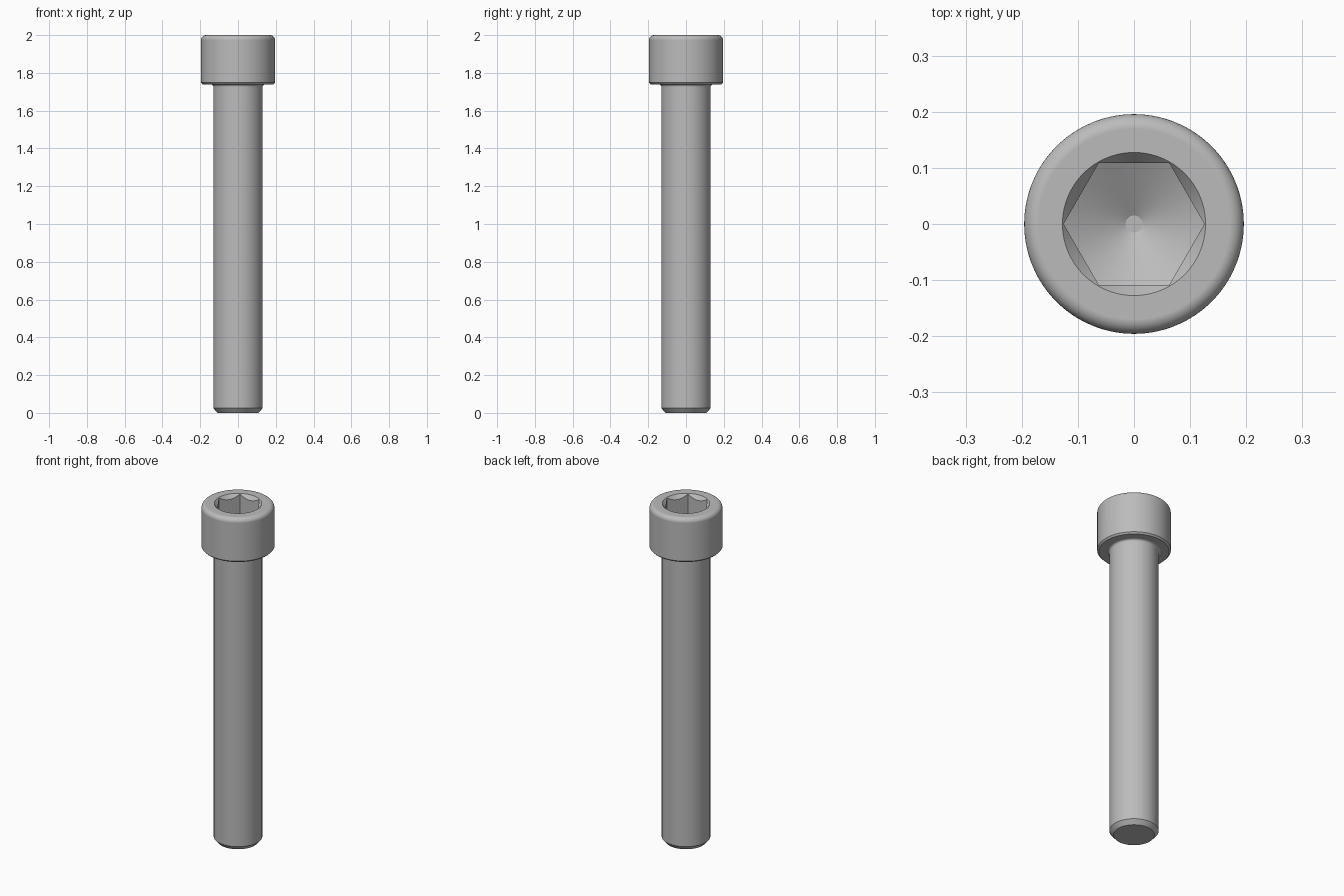
import bpy
import bmesh
from math import cos, sin, pi, radians

if "Cube" in bpy.data.objects:
    bpy.data.objects.remove(bpy.data.objects["Cube"], do_unlink=True)

steel = bpy.data.materials.new("plain steel grey")
steel.use_nodes = True
GREY = (0.5, 0.5, 0.5, 1)
steel.diffuse_color = GREY
steel.node_tree.nodes["Principled BSDF"].inputs["Base Color"].default_value = GREY


def arc(cr, cz, rad, start, end, n=8):
    """Points of a fillet in the (radius, height) plane, angles in degrees."""
    angles = [radians(start + (end - start) * i / n) for i in range(n + 1)]
    return [(cr + rad * cos(a), cz + rad * sin(a)) for a in angles]


def lathe(name, profile, steps=128):
    """Turn a bottom-to-top profile into a closed solid with flat end caps."""
    bm = bmesh.new()
    rings = [[bm.verts.new((r * cos(2 * pi * i / steps), r * sin(2 * pi * i / steps), z))
              for i in range(steps)] for r, z in profile]
    for low, high in zip(rings, rings[1:]):
        for i in range(steps):
            j = (i + 1) % steps
            bm.faces.new((low[i], low[j], high[j], high[i]))
    bm.faces.new(rings[0][::-1])
    bm.faces.new(rings[-1])
    bmesh.ops.recalc_face_normals(bm, faces=bm.faces)
    mesh = bpy.data.meshes.new(name)
    bm.to_mesh(mesh)
    bm.free()
    mesh.materials.append(steel)
    obj = bpy.data.objects.new(name, mesh)
    bpy.context.collection.objects.link(obj)
    return obj


def select(obj):
    bpy.ops.object.select_all(action='DESELECT')
    obj.select_set(True)
    bpy.context.view_layer.objects.active = obj


def boolean(obj, tool, operation):
    """Apply a boolean and discard its tool."""
    mod = obj.modifiers.new("cut", 'BOOLEAN')
    mod.operation = operation
    mod.solver = 'EXACT'
    mod.object = tool
    tool.hide_render = True
    select(obj)
    bpy.ops.object.modifier_apply(modifier=mod.name)
    bpy.data.objects.remove(tool, do_unlink=True)


SHANK_R, HEAD_R = 0.1304, 0.1957
HEAD_Z, TOP = 1.739, 2.0
FILLET, NECK = 0.026, 0.013

# Shank with chamfered tip, neck fillet, and rounded head
profile = [(0.109, 0), (SHANK_R, 0.025)]
profile += arc(SHANK_R + NECK, HEAD_Z - NECK, NECK, 180, 90)
profile += [(0.187, HEAD_Z), (HEAD_R, HEAD_Z + 0.009)]
profile += arc(HEAD_R - FILLET, TOP - FILLET, FILLET, 0, 90)
screw = lathe("socket_head_screw", profile)

# Hexagonal socket with a conical floor
socket = lathe("socket_cutter", [(0.1255, 1.7), (0.1255, 2.05)], 6)
drill = lathe("drill_cutter", [(0.015, 1.806), (0.15, 1.884), (0.15, 2.1)])
boolean(socket, drill, 'INTERSECT')
boolean(screw, socket, 'DIFFERENCE')

# Countersunk rim of the socket
rim = lathe("rim_cutter", [(0.1, TOP - 0.034), (0.1275, TOP), (0.1275, TOP + 0.05)])
boolean(screw, rim, 'DIFFERENCE')

select(screw)
bpy.ops.object.shade_smooth_by_angle(angle=radians(30))
weighted = screw.modifiers.new("even shading", 'WEIGHTED_NORMAL')
weighted.keep_sharp = True
